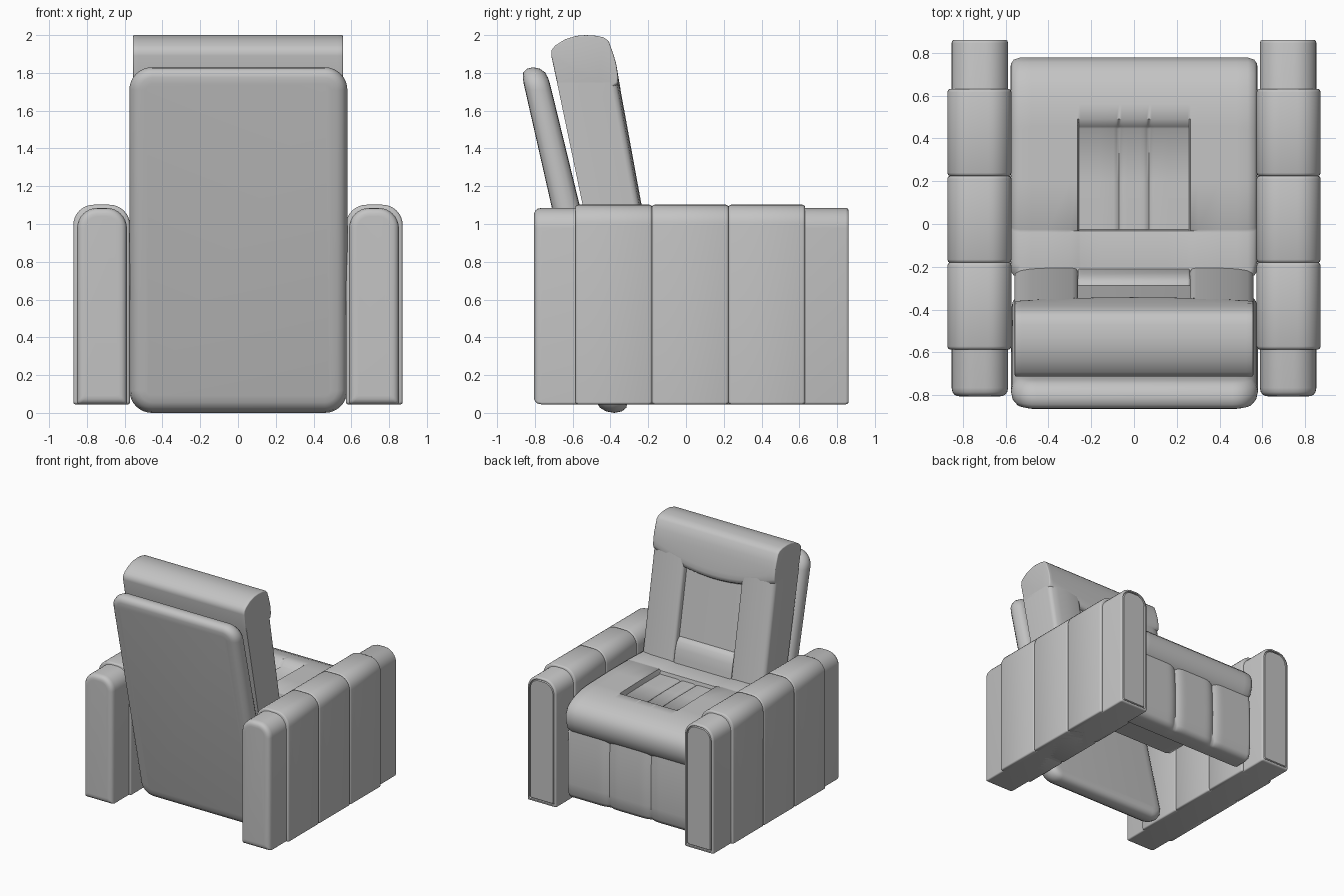
import bpy, bmesh, math

cube = bpy.data.objects.get("Cube")
if cube:
    bpy.data.objects.remove(cube, do_unlink=True)

leather = bpy.data.materials.new("grey_leather")
leather.use_nodes = True
grey = (0.55, 0.55, 0.55, 1)
leather.diffuse_color = grey
leather.node_tree.nodes["Principled BSDF"].inputs["Base Color"].default_value = grey


def loft(name, rings, angle=50):
    """Skin a closed solid through rings of equal point count."""
    bm = bmesh.new()
    loops = [[bm.verts.new(p) for p in ring] for ring in rings]
    n = len(loops[0])
    for a, b in zip(loops, loops[1:]):
        for i in range(n):
            j = (i + 1) % n
            bm.faces.new((a[i], a[j], b[j], b[i]))
    bm.faces.new(loops[0])
    bm.faces.new(loops[-1])
    bmesh.ops.recalc_face_normals(bm, faces=bm.faces)
    mesh = bpy.data.meshes.new(name)
    bm.to_mesh(mesh)
    bm.free()
    mesh.materials.append(leather)
    obj = bpy.data.objects.new(name, mesh)
    bpy.context.collection.objects.link(obj)
    bpy.ops.object.select_all(action='DESELECT')
    obj.select_set(True)
    bpy.context.view_layer.objects.active = obj
    bpy.ops.object.shade_smooth_by_angle(angle=math.radians(angle))


def rounded_rect(x0, x1, z0, z1, r_low, r_high, steps=8):
    """Outline in x and z with separate bottom and top corner radii."""
    corners = [(x1 - r_high, z1 - r_high, r_high, 0), (x0 + r_high, z1 - r_high, r_high, 1),
               (x0 + r_low, z0 + r_low, r_low, 2), (x1 - r_low, z0 + r_low, r_low, 3)]
    pts = []
    for cx, cz, r, quarter in corners:
        for k in range(steps + 1):
            t = (quarter + k / steps) * math.pi / 2
            pts.append((cx + r * math.cos(t), cz + r * math.sin(t)))
    return pts


def ramp(value, start, end):
    """Go from 0 at start to 1 at end, clamped."""
    return min(1, max(0, (value - start) / (end - start)))


def shrink(profile, amount):
    """Pull a y-z profile towards its middle by a distance."""
    ys, zs = [p[0] for p in profile], [p[1] for p in profile]
    cy, cz = (min(ys) + max(ys)) / 2, (min(zs) + max(zs)) / 2
    sy = 1 - 2 * amount / (max(ys) - min(ys))
    sz = 1 - 2 * amount / (max(zs) - min(zs))
    return [(cy + (y - cy) * sy, cz + (z - cz) * sz) for y, z in profile]


def across(name, half, profile_at, stations, soft):
    """Loft a y-z profile along x with softly rounded ends."""
    ends = [(half, soft), (half - soft * 0.07, soft * 0.6),
            (half - soft * 0.35, soft * 0.2), (half - soft, 0)]
    plan = [(-x, s) for x, s in ends] + [(x, 0) for x in stations] + ends[::-1]
    loft(name, [[(x, y, z) for y, z in shrink(profile_at(x), s)] for x, s in plan])


# Armrests: a long core with a piped front, wrapped by three padded panels
def arm_part(name, side, centre, half, top, plan):
    rings = []
    for y, inset in plan:
        outline = rounded_rect(centre - half + inset, centre + half - inset,
                               0.045 + inset, top - inset, 0.012, 0.108 - inset)
        rings.append([(side * x, y, z) for x, z in outline])
    loft(name, rings)


for side, word in ((1, "left"), (-1, "right")):
    arm_part(word + "_arm_core", side, 0.72, 0.132, 1.085,
             [(-0.805, 0.045), (-0.804, 0.028), (-0.797, 0.013), (-0.785, 0.004), (-0.765, 0),
              (0.845, 0), (0.857, 0.004), (0.86, 0.01), (0.86, 0.018), (0.85, 0.021),
              (0.85, 0.024), (0.86, 0.029), (0.86, 0.04)])
    for i in range(3):
        y0 = -0.585 + i * 0.405
        y1 = y0 + 0.405
        arm_part(f"{word}_arm_panel_{i + 1}", side, 0.722, 0.15, 1.102,
                 [(y0, 0.01), (y0 + 0.004, 0.004), (y0 + 0.014, 0),
                  (y1 - 0.014, 0), (y1 - 0.004, 0.004), (y1, 0.01)])

# Reclined rear shell, thinner towards the top
rings = []
for t, inset in ((0, 0.09), (0.02, 0.055), (0.08, 0.028), (0.25, 0.008), (0.5, 0),
                 (0.75, 0.008), (0.92, 0.028), (0.98, 0.055), (1, 0.09)):
    ring = []
    for x, z in rounded_rect(-0.575 + inset, 0.579 - inset, inset, 1.83 - inset,
                             0.12 - inset, 0.12 - inset):
        rear = -0.475 - 0.227 * (z - 0.05)
        front = -0.307 - 0.244 * (z - 0.05)
        ring.append((x, rear + (front - rear) * t, z))
    rings.append(ring)
loft("rear_shell", rings)


# Backrest
def back_front(z):
    return -0.235 - 0.183 * (z - 1.1)


def back_rear(z):
    return -0.547 - 0.209 * (z - 1.1)


def back_body(x):
    return [(back_rear(0.82), 0.82), (back_rear(1.75), 1.75),
            (back_front(1.75) - 0.05, 1.75), (back_front(0.82) - 0.05, 0.82)]


across("backrest_body", 0.5, back_body, [], 0.005)

for side, word in ((1, "left"), (-1, "right")):
    rings = []
    for i in range(11):
        z = 0.82 + 0.093 * i
        f = back_front(z)
        section = [(0.265, back_rear(z)), (0.262, f - 0.02), (0.27, f - 0.005), (0.29, f),
                   (0.4, f), (0.48, f - 0.004), (0.53, f - 0.012), (0.552, f - 0.025),
                   (0.557, f - 0.045), (0.557, back_rear(z))]
        rings.append([(side * x, y, z) for x, y in section])
    loft(word + "_back_bolster", rings)


# Headrest: the lower edge dips and swells in the middle
def headrest(x):
    u = min(1, (x / 0.557) ** 2)
    lip_y, lip_z = -0.342 - 0.018 * u, 1.63 + 0.1 * u
    return [(back_rear(1.72), 1.72), (-0.713, 1.89), (-0.712, 1.92), (-0.692, 1.945),
            (-0.64, 1.978), (-0.58, 1.996), (-0.53, 2.0), (-0.47, 1.996), (-0.43, 1.985),
            (-0.408, 1.965), (-0.385, 1.9), (-0.37, 1.85), (lip_y - 0.004, lip_z + 0.08),
            (lip_y, lip_z + 0.045), (lip_y - 0.004, lip_z + 0.015),
            (lip_y - 0.025, lip_z), (lip_y - 0.1, lip_z + 0.01)]


across("headrest", 0.557, headrest, [-0.525 + 0.075 * i for i in range(15)], 0.008)


# Lumbar pad between the bolsters
def lumbar(x):
    return [(-0.36, 0.86), (-0.36, 1.1), (-0.31, 1.122), (-0.275, 1.115), (-0.25, 1.09),
            (-0.23, 1.04), (-0.215, 0.97), (-0.2, 0.86)]


across("lumbar_pad", 0.262, lumbar, [], 0.012)


# Seat cushion: deep box with a thick nose and a sunken channelled middle
def seat(x):
    a = abs(x)
    seam = 0.012 * max(0, 1 - abs(a - 0.07) / 0.025) ** 2
    well = (0.04 + seam) * ramp(a, 0.264, 0.256)
    ledge = 0.01 * ramp(a, 0.3, 0.25)
    return [(-0.24, 0.57), (-0.25, 0.94 - ledge), (-0.19, 0.94 - ledge),
            (-0.04, 0.945 - ledge), (-0.032, 0.942 - ledge), (-0.026, 0.945 - well),
            (0.2, 0.945 - well), (0.445, 0.94 - well), (0.455, 0.94 - well * 0.75),
            (0.49, 0.939), (0.56, 0.932), (0.64, 0.915), (0.71, 0.885), (0.755, 0.845),
            (0.777, 0.79), (0.775, 0.73), (0.755, 0.67), (0.72, 0.63), (0.67, 0.6),
            (0.58, 0.575), (0.4, 0.57), (0.1, 0.57)]


half_stations = [0.03, 0.045, 0.058, 0.07, 0.082, 0.095, 0.16, 0.25, 0.256, 0.264, 0.3, 0.4, 0.48]
stations = [-x for x in half_stations[::-1]] + [0] + half_stations
across("seat_cushion", 0.577, seat, stations, 0.045)


# Folded footrest with three upright padded channels
def footrest(x):
    dip = 0.02 * max(0, 1 - abs(abs(x) - 0.19) / 0.1) ** 3
    return [(0.58, 0.09), (0.69, 0.09), (0.725 - dip, 0.1), (0.742 - dip, 0.13),
            (0.75 - dip, 0.22), (0.752 - dip, 0.38), (0.747 - dip, 0.55),
            (0.735 - dip, 0.68), (0.58, 0.68)]


across("footrest", 0.568, footrest, [-0.532 + 0.019 * i for i in range(57)], 0.025)
